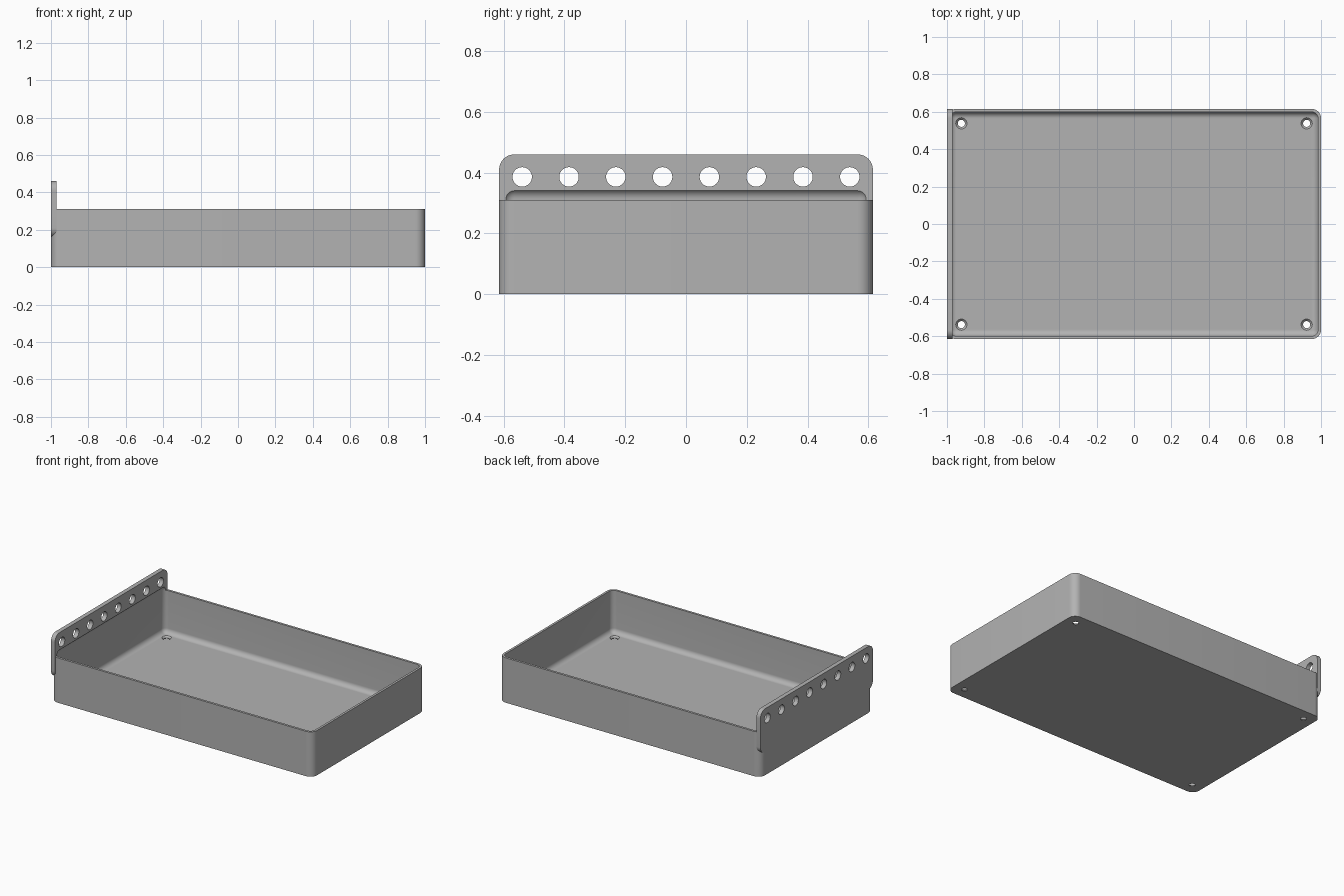
import bpy
import bmesh
from math import radians
from mathutils import Matrix

if "Cube" in bpy.data.objects:
    bpy.data.objects.remove(bpy.data.objects["Cube"])

HALF_Y = 0.615
RADIUS = 0.05
WALL = 0.016
PLATE = 0.03

grey = bpy.data.materials.new("mid grey")
grey.use_nodes = True
grey.diffuse_color = (0.45, 0.45, 0.45, 1)
grey.node_tree.nodes["Principled BSDF"].inputs["Base Color"].default_value = grey.diffuse_color


def to_object(name, bm):
    mesh = bpy.data.meshes.new(name)
    bm.normal_update()
    bm.to_mesh(mesh)
    bm.free()
    mesh.materials.append(grey)
    obj = bpy.data.objects.new(name, mesh)
    bpy.context.collection.objects.link(obj)
    return obj


def rounded_box(name, low, high, radius, axis=None):
    """Box with the edges along one axis rounded, or all edges if no axis."""
    bm = bmesh.new()
    bmesh.ops.create_cube(bm, size=1)
    for v in bm.verts:
        v.co = [l + (c + 0.5) * (h - l) for c, l, h in zip(v.co, low, high)]
    edges = [e for e in bm.edges if axis is None
             or abs((e.verts[1].co - e.verts[0].co).normalized()[axis]) > 0.9]
    bmesh.ops.bevel(bm, geom=edges, offset=radius, segments=10,
                    profile=0.5, affect='EDGES')
    return to_object(name, bm)


def add_cone(bm, centre, r_low, r_high, depth, turn=Matrix()):
    bmesh.ops.create_cone(bm, cap_ends=True, segments=40, radius1=r_low,
                          radius2=r_high, depth=depth,
                          matrix=Matrix.Translation(centre) @ turn)


def combine(target, other, operation):
    """Apply a boolean and drop the helper."""
    mod = target.modifiers.new("combine", 'BOOLEAN')
    mod.operation = operation
    mod.solver = 'EXACT'
    mod.object = other
    bpy.context.view_layer.objects.active = target
    bpy.ops.object.modifier_apply(modifier=mod.name)
    bpy.data.objects.remove(other)


# Tray body joined with the tall end plate
tray = rounded_box("tray", (-1, -HALF_Y, 0), (1, HALF_Y, 0.31), RADIUS, axis=2)
plate = rounded_box("end_plate", (-1, -HALF_Y, 0.16),
                    (-1 + PLATE, HALF_Y, 0.46), RADIUS, axis=0)
combine(tray, plate, 'UNION')

# Filleted cavity, reaching slightly up into the plate
cavity = rounded_box("cavity_cutter", (WALL - 1, WALL - HALF_Y, WALL),
                     (1 - WALL, HALF_Y - WALL, 0.347), RADIUS - WALL)
combine(tray, cavity, 'DIFFERENCE')

# Row of holes through the plate
bm = bmesh.new()
for i in range(8):
    add_cone(bm, (PLATE / 2 - 1, (i - 3.5) * 0.154, 0.386), 0.032, 0.032,
             0.1, Matrix.Rotation(radians(90), 4, 'Y'))
combine(tray, to_object("plate_hole_cutter", bm), 'DIFFERENCE')

# Countersunk floor holes near the corners
for r_low, r_high, z, depth in ((0.019, 0.019, 0, 0.1), (0.019, 0.031, WALL / 2 + 0.003, WALL - 0.004)):
    bm = bmesh.new()
    for x in (-0.923, 0.923):
        for y in (-0.538, 0.538):
            add_cone(bm, (x, y, z), r_low, r_high, depth)
    combine(tray, to_object("floor_hole_cutter", bm), 'DIFFERENCE')

# Smooth fillets, crisp corners
bpy.ops.object.select_all(action='DESELECT')
tray.select_set(True)
bpy.context.view_layer.objects.active = tray
bpy.ops.object.shade_smooth_by_angle(angle=radians(30))
